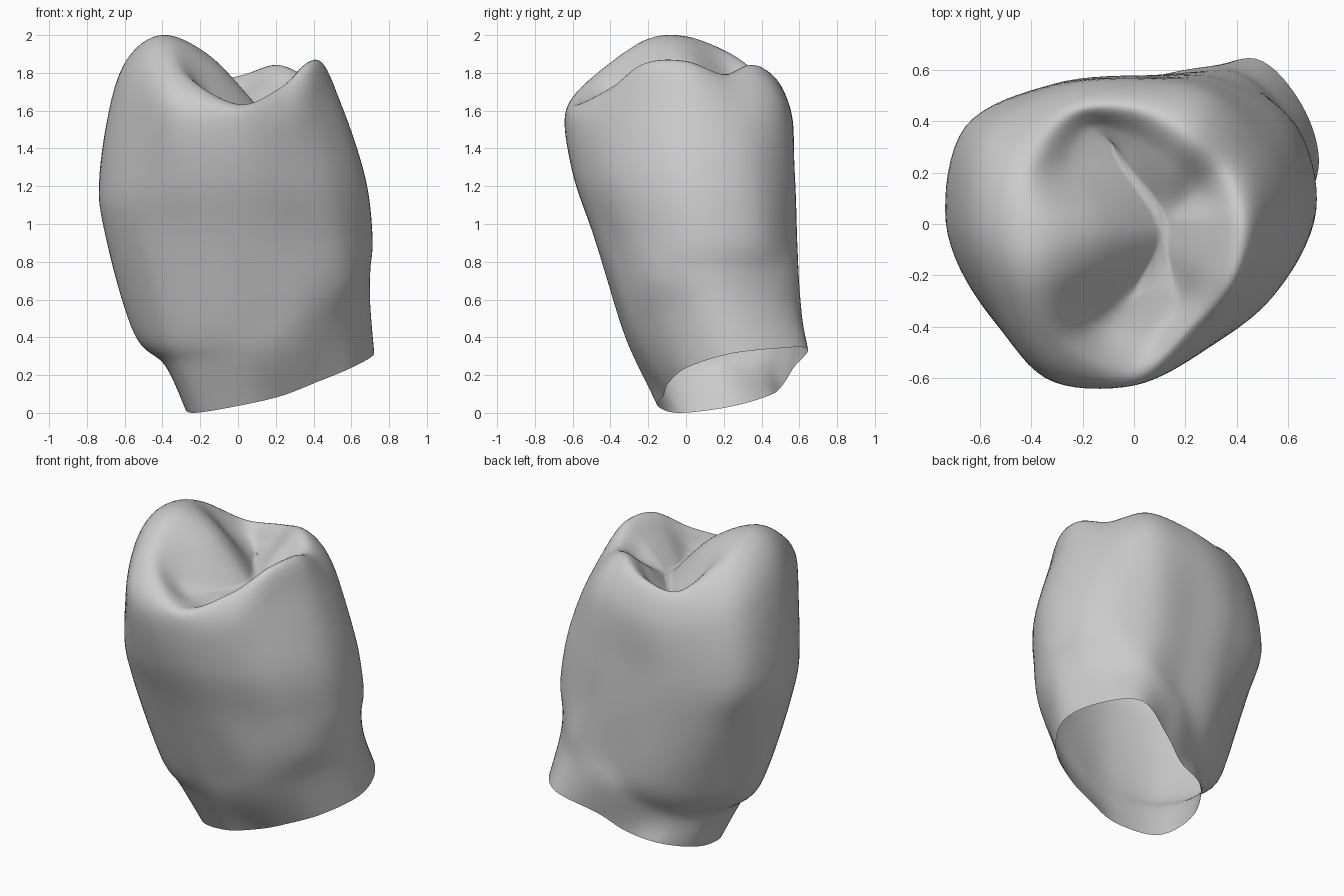
import bpy, bmesh, math
from mathutils import Vector

cube = bpy.data.objects.get("Cube")
if cube:
    bpy.data.objects.remove(cube, do_unlink=True)

COLUMNS = 12      # control points around each ring
AROUND = 8        # subdivisions between control columns
ALONG = 8         # subdivisions between control rings


def ring(centre, radii, heights):
    """Closed ring of control points, in hundredths; heights is a list or one level."""
    if not isinstance(heights, list):
        heights = [heights] * COLUMNS
    points = []
    for i, (radius, height) in enumerate(zip(radii, heights)):
        angle = math.tau * i / COLUMNS
        points.append(Vector((centre[0] + radius * math.cos(angle),
                              centre[1] + radius * math.sin(angle),
                              height)) / 100)
    return points


def smooth_path(points, steps, closed):
    """Catmull-Rom curve through the points."""
    count = len(points)

    def pick(i):
        return points[i % count] if closed else points[max(0, min(count - 1, i))]

    path = []
    for i in range(count if closed else count - 1):
        a, b, c, d = (pick(i + k) for k in (-1, 0, 1, 2))
        for s in range(steps):
            t = s / steps
            path.append(b + (c - a) * (t / 2)
                        + (a * 2 - b * 5 + c * 4 - d) * (t * t / 2)
                        + (b * 3 - a - c * 3 + d) * (t ** 3 / 2))
    if not closed:
        path.append(points[-1].copy())
    return path


# Open slanted root edge and the short root above it
root_edge = ring((23, 22),
                 [49, 49, 49, 35, 33, 43, 50, 53, 43, 34, 36, 43],
                 [31, 34, 34, 24, 14, 9, 3, 0, 4, 9, 16, 24])
root = ring((15, 14),
            [55, 54, 53, 45, 40, 44, 53, 55, 45, 41, 44, 49],
            [56, 57, 54, 44, 31, 25, 25, 25, 26, 31, 40, 50])
# Outer wall, from the neck up to the shoulder
neck = ring((12, 10),
            [58, 57, 56, 48, 51, 55, 67, 61, 50, 45, 49, 55],
            [74, 74, 71, 61, 51, 44, 42, 42, 46, 53, 63, 71])
lower_wall = ring((5, 5), [66, 67, 60, 53, 58, 69, 75, 69, 59, 53, 52, 59], 93)
upper_wall = ring((0, 0), [67, 69, 64, 57, 63, 76, 73, 67, 64, 59, 56, 60], 125)
shoulder = ring((0, 0),
                [54, 57, 58, 56, 60, 67, 63, 62, 69, 63, 55, 51],
                [165, 159, 164, 158, 157, 169, 179, 176, 162, 153, 156, 164])
# Cusp ridge around the chewing surface
ridge = ring((0, 0),
             [43, 42, 42, 46, 51, 48, 43, 45, 55, 59, 46, 44],
             [186, 179, 184, 178, 175, 190, 199, 197, 178, 163, 172, 185])
# Crooked groove across the middle, one point per column
groove_plan = [(13, 0), (12, 3), (8, 10), (-2, 22), (-8, 31), (-6, 24),
               (8, 4), (10, -8), (0, -27), (8, -25), (15, -24), (13, -10)]
groove = [Vector((x, y, 162)) / 100 for x, y in groove_plan]
# Cusp slopes, halfway between ridge and groove
slope_z = [176, 170, 175, 169, 167, 175, 189, 186, 166, 161, 164, 174]
slope = [r.lerp(g, 0.5) for r, g in zip(ridge, groove)]
for point, z in zip(slope, slope_z):
    point.z = z / 100

# Refine around the rings, then along each column
rings = [smooth_path(r, AROUND, True)
         for r in (root_edge, root, neck, lower_wall, upper_wall,
                   shoulder, ridge, slope, groove)]
columns = [smooth_path(list(column), ALONG, False) for column in zip(*rings)]

# Skin the tooth crown as one open shell, closed along the groove
bm = bmesh.new()
grid = [[bm.verts.new(p) for p in column] for column in columns]
for i, left in enumerate(grid):
    right = grid[(i + 1) % len(grid)]
    for k in range(len(left) - 1):
        bm.faces.new((left[k], right[k], right[k + 1], left[k + 1]))
bm.faces.new([column[-1] for column in grid])

mesh = bpy.data.meshes.new("tooth_crown")
bm.to_mesh(mesh)
bm.free()
tooth = bpy.data.objects.new("tooth_crown", mesh)
bpy.context.collection.objects.link(tooth)
mesh.shade_smooth()

# Plain grey surface
grey = bpy.data.materials.new("light_grey")
grey.use_nodes = True
colour = (0.6, 0.6, 0.6, 1)
grey.diffuse_color = colour
grey.node_tree.nodes["Principled BSDF"].inputs["Base Color"].default_value = colour
mesh.materials.append(grey)
